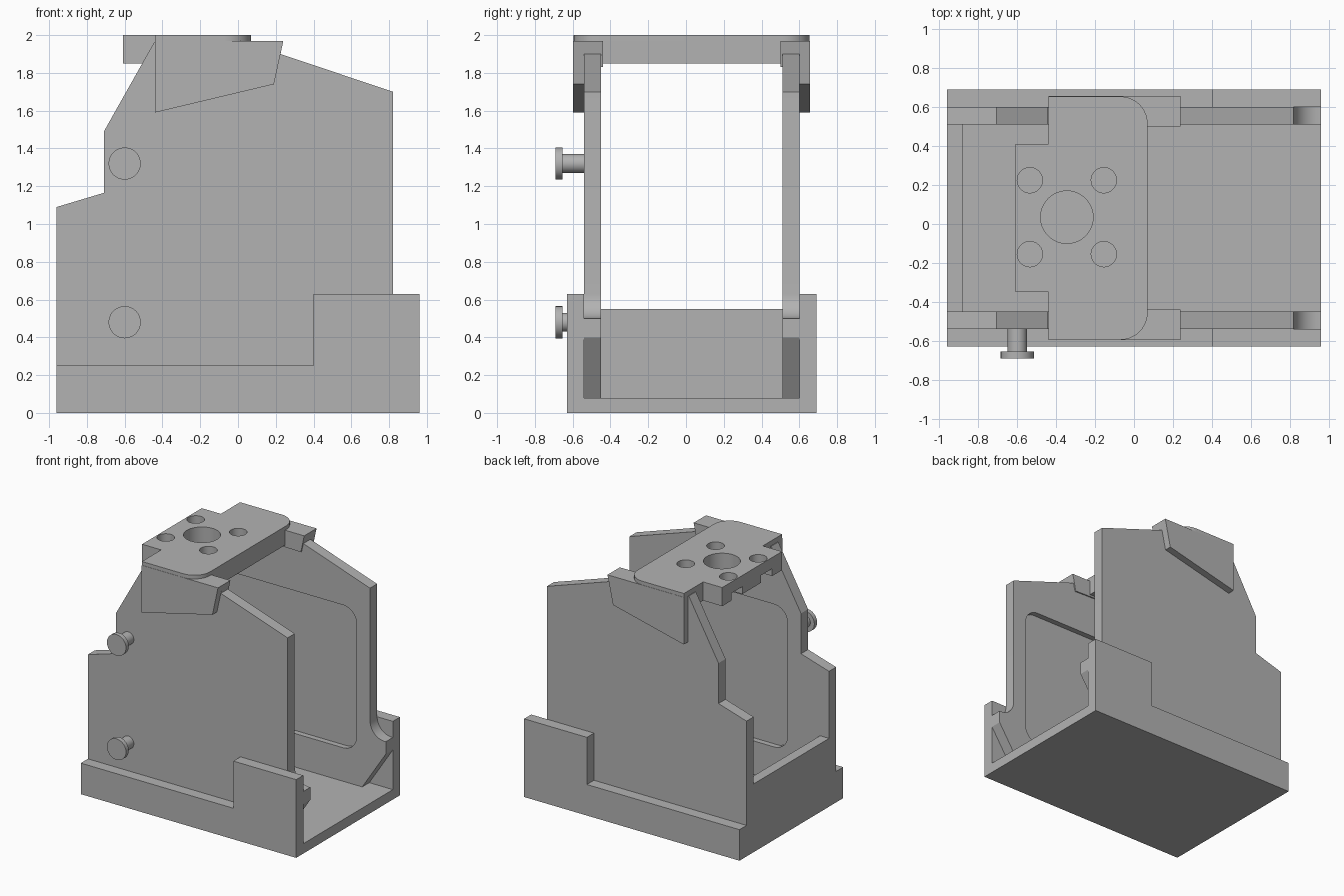
import bpy, bmesh
from math import sin, cos, pi
from mathutils import Vector

if "Cube" in bpy.data.objects:
    bpy.data.objects.remove(bpy.data.objects["Cube"], do_unlink=True)

grey = bpy.data.materials.new("plain grey")
grey.use_nodes = True
grey.diffuse_color = (0.45, 0.45, 0.45, 1)
grey.node_tree.nodes["Principled BSDF"].inputs["Base Color"].default_value = grey.diffuse_color

MID = 0.03  # y of the mirror plane between the two sides


def prism(name, outline, low, high, axis="y"):
    """Extrude a 2D outline: (x, z) along y, or (x, y) along z."""
    bm = bmesh.new()
    place = (lambda a, b, d: (a, d, b)) if axis == "y" else (lambda a, b, d: (a, b, d))
    face = bm.faces.new([bm.verts.new(place(a, b, low)) for a, b in outline])
    new = bmesh.ops.extrude_face_region(bm, geom=[face])["geom"]
    shift = Vector(place(0, 0, high - low))
    bmesh.ops.translate(bm, vec=shift, verts=[v for v in new if isinstance(v, bmesh.types.BMVert)])
    bmesh.ops.recalc_face_normals(bm, faces=bm.faces)
    mesh = bpy.data.meshes.new(name)
    bm.to_mesh(mesh)
    bm.free()
    mesh.materials.append(grey)
    obj = bpy.data.objects.new(name, mesh)
    bpy.context.collection.objects.link(obj)
    return obj


def arc(cx, cy, r, start, end, steps=10):
    angles = [(start + (end - start) * i / steps) * pi / 180 for i in range(steps + 1)]
    return [(cx + r * cos(t), cy + r * sin(t)) for t in angles]


def circle(cx, cy, r):
    return arc(cx, cy, r, 0, 360, 48)[:-1]


def rect(a0, a1, b0, b1):
    return [(a0, b0), (a1, b0), (a1, b1), (a0, b1)]


def rounded(a0, a1, b0, b1, r):
    return (arc(a1 - r, b1 - r, r, 0, 90) + arc(a0 + r, b1 - r, r, 90, 180)
            + arc(a0 + r, b0 + r, r, 180, 270) + arc(a1 - r, b0 + r, r, 270, 360))


def cut(obj, cutter):
    cutter.hide_render = True
    mod = obj.modifiers.new("cut", "BOOLEAN")
    mod.operation = "DIFFERENCE"
    mod.solver = "EXACT"
    mod.object = cutter
    bpy.context.view_layer.objects.active = obj
    bpy.ops.object.modifier_apply(modifier=mod.name)
    bpy.data.objects.remove(cutter, do_unlink=True)


def smooth(obj):
    bpy.ops.object.select_all(action="DESELECT")
    obj.select_set(True)
    bpy.context.view_layer.objects.active = obj
    bpy.ops.object.shade_smooth_by_angle(angle=0.5)


# Base tray
prism("base_floor", rect(-0.96, 0.96, -0.63, 0.69), 0, 0.08, "z")
prism("back_wall", rect(-0.96, -0.88, 0.08, 0.55), -0.45, 0.51)

# Side parts, built for both sides; offsets are distances from the mirror plane
tray_side = [(-0.96, 0.08), (0.96, 0.08), (0.96, 0.63), (0.4, 0.63), (0.4, 0.25), (-0.96, 0.25)]
panel = ([(-0.96, 0.08), (0.75, 0.08), (0.96, 0.4), (0.96, 0.5)]
         + arc(0.95, 0.63, 0.13, 270, 180)
         + [(0.82, 1.7), (0.225, 1.9), (0.2, 1.96), (-0.445, 1.96),
            (-0.71, 1.49), (-0.71, 1.165), (-0.96, 1.09)])
flange = [(-0.44, 1.59), (0.19, 1.74), (0.24, 1.97), (-0.44, 1.97)]
lip = [(-0.44, 1.85), (0.21, 1.83), (0.24, 1.97), (-0.44, 1.97)]
cap = [(-0.44, 1.9), (0.225, 1.9), (0.24, 1.97), (-0.44, 1.97)]

for side, name in ((-1, "right"), (1, "left")):
    def side_part(part, outline, inner, outer):
        low, high = sorted((MID + side * inner, MID + side * outer))
        return prism(name + "_" + part, outline, low, high)

    side_part("tray_side", tray_side, 0.57, 0.66)
    wall = side_part("panel", panel, 0.48, 0.57)
    cut(wall, side_part("pocket_cutter", rounded(-0.59, 0.7, 0.35, 1.5, 0.12), 0.4, 0.525))
    smooth(wall)
    side_part("bracket_flange", flange, 0.57, 0.627)
    side_part("bracket_lip", lip, 0.47, 0.48)
    side_part("bracket_cap", cap, 0.48, 0.57)

# Top mounting plate: thin full-width sheet over a thicker middle block
sheet = ([(-0.61, -0.35), (-0.44, -0.35), (-0.44, -0.595)]
         + arc(-0.07, -0.455, 0.14, 270, 360) + arc(-0.07, 0.515, 0.14, 0, 90)
         + [(-0.44, 0.655), (-0.44, 0.41), (-0.61, 0.41)])
block = [(-0.61, -0.35), (-0.44, -0.35), (-0.44, -0.44), (0.07, -0.44),
         (0.07, 0.5), (-0.44, 0.5), (-0.44, 0.41), (-0.61, 0.41)]
plate_top = prism("mounting_plate_top", sheet, 1.97, 2.0, "z")
plate_block = prism("mounting_plate_block", block, 1.85, 1.97, "z")

holes = [(-0.345, 0.035, 0.135)]
holes += [(x, y, 0.065) for x in (-0.535, -0.155) for y in (-0.155, 0.225)]
for plate in (plate_top, plate_block):
    for hole in holes:
        cut(plate, prism("hole_cutter", circle(*hole), 1.7, 2.2, "z"))
for y in (-0.155, 0.225):
    cut(plate_block, prism("slot_cutter", rect(-0.7, -0.46, y - 0.07, y + 0.07), 1.8, 1.91, "z"))
for plate in (plate_top, plate_block):
    smooth(plate)

# Cable posts on the front side panel
for name, z, x in (("lower", 0.48, -0.6), ("upper", 1.32, -0.6)):
    smooth(prism(name + "_post_shaft", circle(x, z, 0.05), -0.66, -0.53))
    smooth(prism(name + "_post_head", circle(x, z, 0.085), -0.69, -0.655))
